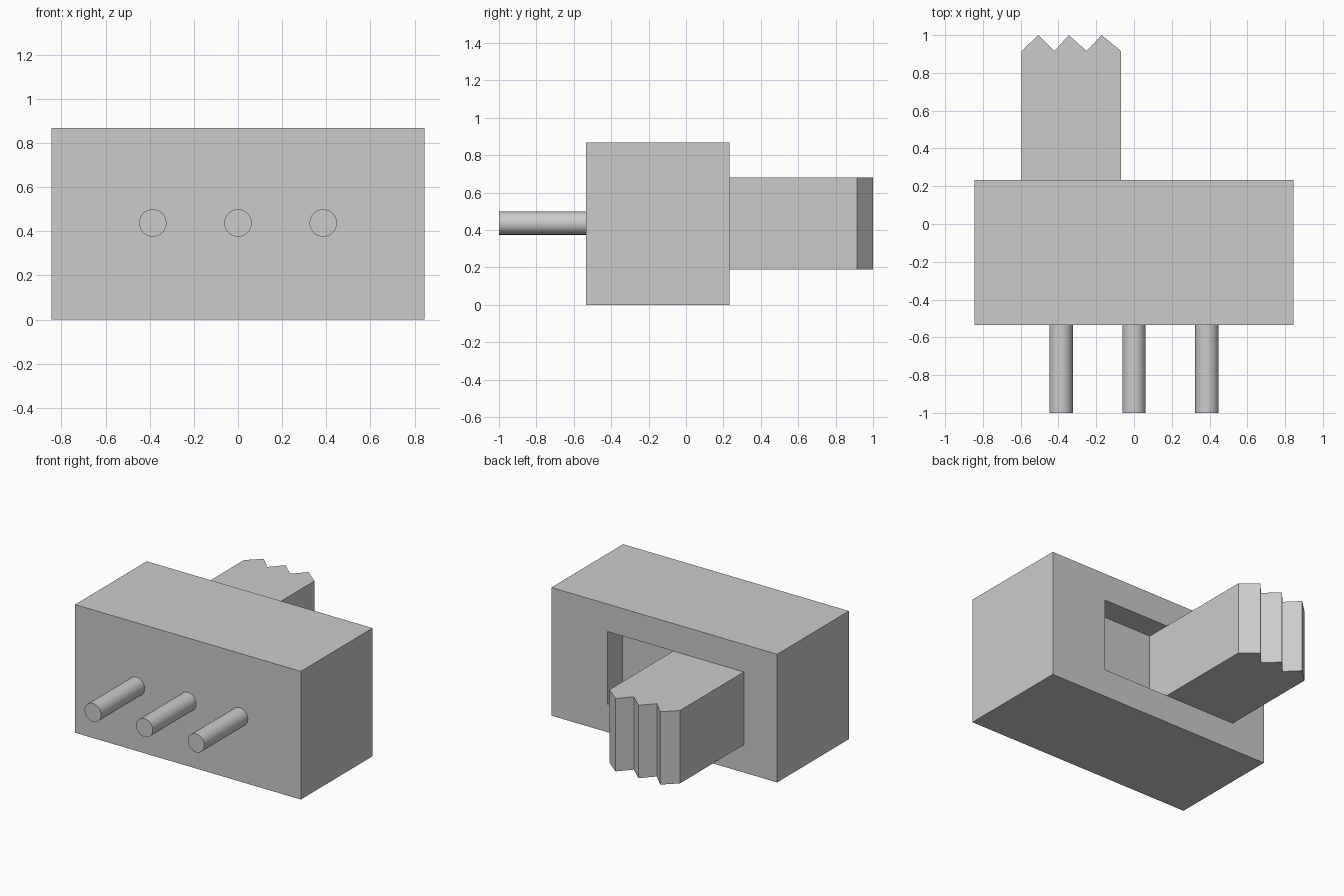
import bpy
import bmesh
import math
from mathutils import Matrix, Vector

default = bpy.data.objects.get("Cube")
if default:
    bpy.data.objects.remove(default, do_unlink=True)

grey = bpy.data.materials.new("light_grey")
grey.use_nodes = True
colour = (0.6, 0.6, 0.6, 1)
grey.diffuse_color = colour
grey.node_tree.nodes["Principled BSDF"].inputs["Base Color"].default_value = colour


def finish(name, bm, smooth=False):
    """Turn a bmesh into a named, coloured object."""
    bmesh.ops.recalc_face_normals(bm, faces=bm.faces)
    mesh = bpy.data.meshes.new(name)
    bm.to_mesh(mesh)
    bm.free()
    mesh.materials.append(grey)
    obj = bpy.data.objects.new(name, mesh)
    bpy.context.collection.objects.link(obj)
    if smooth:
        bpy.ops.object.select_all(action='DESELECT')
        obj.select_set(True)
        bpy.context.view_layer.objects.active = obj
        bpy.ops.object.shade_smooth_by_angle(angle=math.radians(40))
    return obj


HALF_WIDTH, HEIGHT = 0.845, 0.867
FRONT, BACK = -0.535, 0.232
SLOT_X = (-0.596, 0.427)
SLOT_Z = (0.188, 0.681)
SLOT_FLOOR = BACK - 0.163
MID_Z = HEIGHT / 2

# Housing: a box whose back face is inset and pushed in to form the slot
bm = bmesh.new()
bmesh.ops.create_cube(bm, size=1, matrix=Matrix.Translation((0, (FRONT + BACK) / 2, MID_Z))
                      @ Matrix.Diagonal((2 * HALF_WIDTH, BACK - FRONT, HEIGHT, 1)))
back = max(bm.faces, key=lambda f: f.calc_center_median().y)
bmesh.ops.inset_individual(bm, faces=[back], thickness=0.1)
for v in back.verts:
    v.co.x = SLOT_X[v.co.x > 0]
    v.co.z = SLOT_Z[v.co.z > MID_Z]
floor = bmesh.ops.extrude_discrete_faces(bm, faces=[back])["faces"][0]
for v in floor.verts:
    v.co.y = SLOT_FLOOR
finish("housing", bm)

# Slider: a block with a toothed grip end, resting on the slot floor
LEFT, RIGHT, VALLEY = SLOT_X[0], -0.068, 0.915
profile = [(LEFT, SLOT_FLOOR), (LEFT, VALLEY), (-0.507, 1), (-0.422, VALLEY),
           (-0.345, 1), (-0.25, VALLEY), (-0.172, 1), (RIGHT, VALLEY), (RIGHT, SLOT_FLOOR)]
bm = bmesh.new()
base = bm.faces.new([bm.verts.new((x, y, SLOT_Z[0])) for x, y in profile])
top = bmesh.ops.extrude_face_region(bm, geom=[base])["geom"]
bmesh.ops.translate(bm, vec=Vector((0, 0, SLOT_Z[1] - SLOT_Z[0])),
                    verts=[g for g in top if isinstance(g, bmesh.types.BMVert)])
finish("slider", bm)

# Terminal pins: three round rods out of the front
PIN_LENGTH = FRONT + 1
for side, x in (("right", -0.386), ("middle", 0), ("left", 0.386)):
    bm = bmesh.new()
    bmesh.ops.create_cone(bm, cap_ends=True, segments=48, radius1=0.062, radius2=0.062, depth=PIN_LENGTH,
                          matrix=Matrix.Translation((x, FRONT - PIN_LENGTH / 2, 0.437))
                          @ Matrix.Rotation(math.pi / 2, 4, 'X'))
    finish("pin_" + side, bm, smooth=True)
